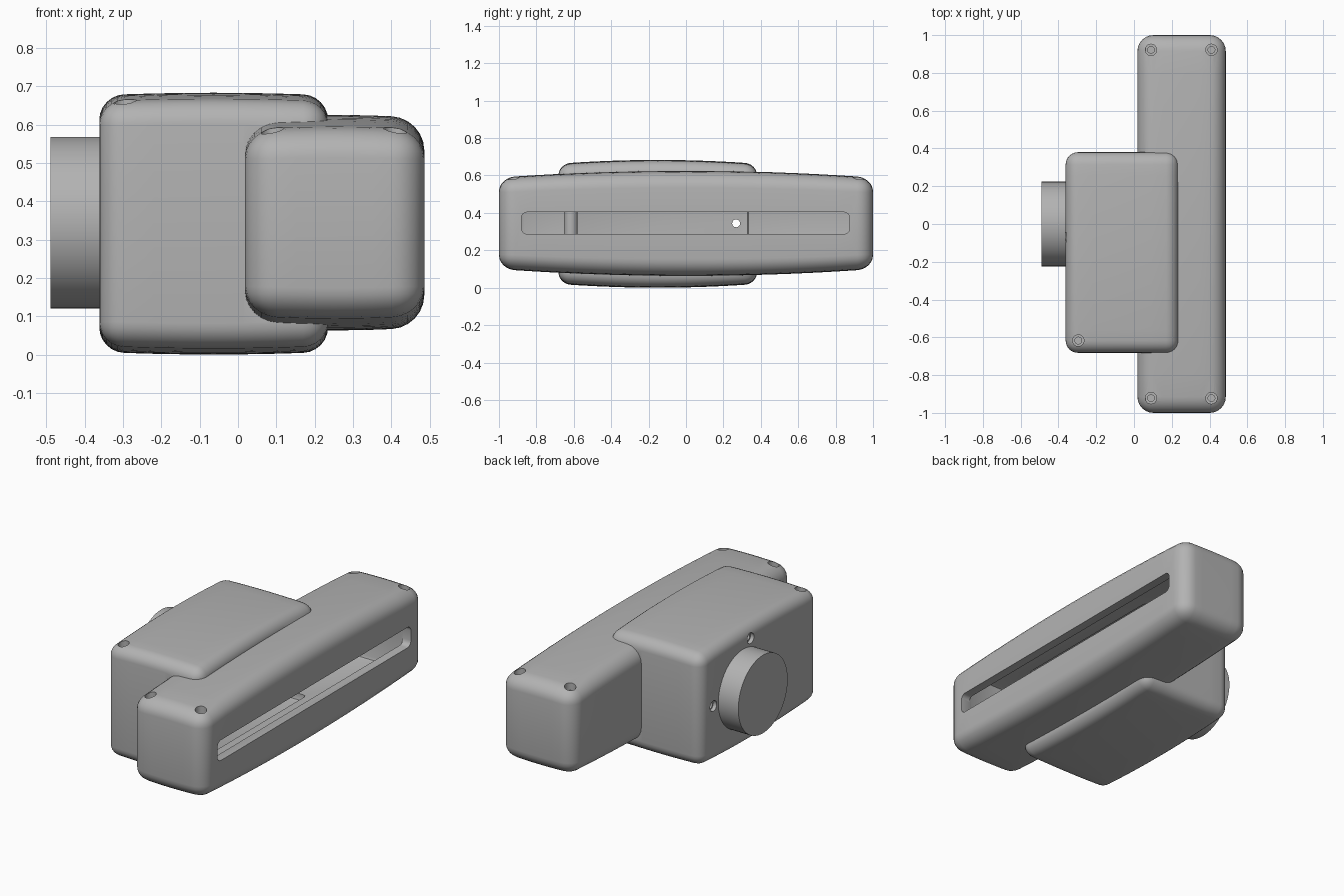
import bpy, bmesh, math
from mathutils import Matrix, Vector

if "Cube" in bpy.data.objects:
    bpy.data.objects.remove(bpy.data.objects["Cube"], do_unlink=True)

grey = bpy.data.materials.new("plain grey")
grey.use_nodes = True
COLOR = (0.45, 0.45, 0.45, 1)
grey.diffuse_color = COLOR
grey.node_tree.nodes["Principled BSDF"].inputs["Base Color"].default_value = COLOR

MID_Z = 0.344


def to_object(name, bm):
    mesh = bpy.data.meshes.new(name)
    bm.to_mesh(mesh)
    bm.free()
    mesh.materials.append(grey)
    obj = bpy.data.objects.new(name, mesh)
    bpy.context.collection.objects.link(obj)
    return obj


def rounded_box(name, low, high, radius, segments=5, crown_y=0, crown_x=0):
    """Box with rounded edges whose top and bottom bulge gently."""
    low, high = Vector(low), Vector(high)
    mid, size = (low + high) / 2, high - low
    bm = bmesh.new()
    bmesh.ops.create_cube(bm, size=1, matrix=Matrix.Translation(mid) @ Matrix.Diagonal((*size, 1)))
    bmesh.ops.bevel(bm, geom=bm.edges[:], offset=radius, segments=segments,
                    profile=0.5, affect='EDGES')
    if crown_y:
        for axis, cuts in ((0, 6), (1, 16)):
            normal = Vector((axis == 0, axis == 1, 0))
            for i in range(1, cuts):
                point = mid + normal * (size[axis] - 2 * radius) * (i / cuts - 0.5)
                bmesh.ops.bisect_plane(bm, geom=bm.verts[:] + bm.edges[:] + bm.faces[:],
                                       plane_co=point, plane_no=normal)
        for v in bm.verts:
            u = (v.co.x - mid.x) / size.x * 2
            w = (v.co.y - mid.y) / size.y * 2
            v.co.z = mid.z + (v.co.z - mid.z) * (1 - crown_y * w * w - crown_x * u * u)
    return to_object(name, bm)


def cylinder(name, center, radius, depth, axis='Z', segments=32):
    turn = Matrix.Rotation(math.pi / 2, 4, 'Y') if axis == 'X' else Matrix()
    bm = bmesh.new()
    bmesh.ops.create_cone(bm, cap_ends=True, segments=segments, radius1=radius, radius2=radius,
                          depth=depth, matrix=Matrix.Translation(center) @ turn)
    return to_object(name, bm)


def combine(target, tool, operation):
    bpy.context.view_layer.objects.active = target
    mod = target.modifiers.new("cut", 'BOOLEAN')
    mod.operation, mod.solver, mod.object = operation, 'EXACT', tool
    bpy.ops.object.modifier_apply(modifier=mod.name)
    bpy.data.objects.remove(tool, do_unlink=True)


def smooth(obj):
    bpy.ops.object.select_all(action='DESELECT')
    obj.select_set(True)
    bpy.context.view_layer.objects.active = obj
    bpy.ops.object.shade_smooth_by_angle(angle=math.radians(32))


# Housing: long bar joined to the offset block
housing = rounded_box("housing", (0.018, -1, MID_Z - 0.281), (0.486, 1, MID_Z + 0.281),
                      0.085, 6, 0.13, 0.03)
block = rounded_box("block", (-0.362, -0.682, 0), (0.235, 0.38, MID_Z * 2 - 0.005),
                    0.065, 6, 0.06, 0.02)
combine(housing, block, 'UNION')

# Hollow interior and the long slot
bar_cavity = rounded_box("bar_cavity", (0.07, -0.885, 0.13), (0.435, 0.885, 0.55), 0.02, 2)
block_cavity = rounded_box("block_cavity", (-0.31, -0.65, 0.09), (0.2, 0.335, 0.58), 0.02, 2)
slot = rounded_box("slot", (0.38, -0.88, 0.287), (0.56, 0.875, 0.404), 0.03, 4)
for cutter in (bar_cavity, block_cavity, slot):
    combine(housing, cutter, 'DIFFERENCE')

# Screw holes in the top: wide bore with a narrow pilot
holes = [(x, y, 0.55) for x in (0.09, 0.41) for y in (-0.922, 0.922)]
holes.append((-0.295, -0.617, 0.605))
for x, y, floor in holes:
    combine(housing, cylinder("bore", (x, y, floor + 0.1), 0.03, 0.2), 'DIFFERENCE')
    combine(housing, cylinder("pilot", (x, y, floor), 0.018, 0.04), 'DIFFERENCE')

# Screw holes around the round boss
for y, z in ((0.268, MID_Z), (-0.07, MID_Z + 0.26), (-0.07, MID_Z - 0.26)):
    combine(housing, cylinder("bore", (-0.37, y, z), 0.03, 0.06, 'X'), 'DIFFERENCE')
    combine(housing, cylinder("pilot", (-0.35, y, z), 0.021, 0.12, 'X'), 'DIFFERENCE')
smooth(housing)

# Inner post under the block screw
smooth(cylinder("inner_post", (-0.27, -0.615, 0.335), 0.036, 0.51))

# Round boss on the side
smooth(cylinder("round_boss", (-0.424, 0, MID_Z), 0.224, 0.13, 'X', 64))
